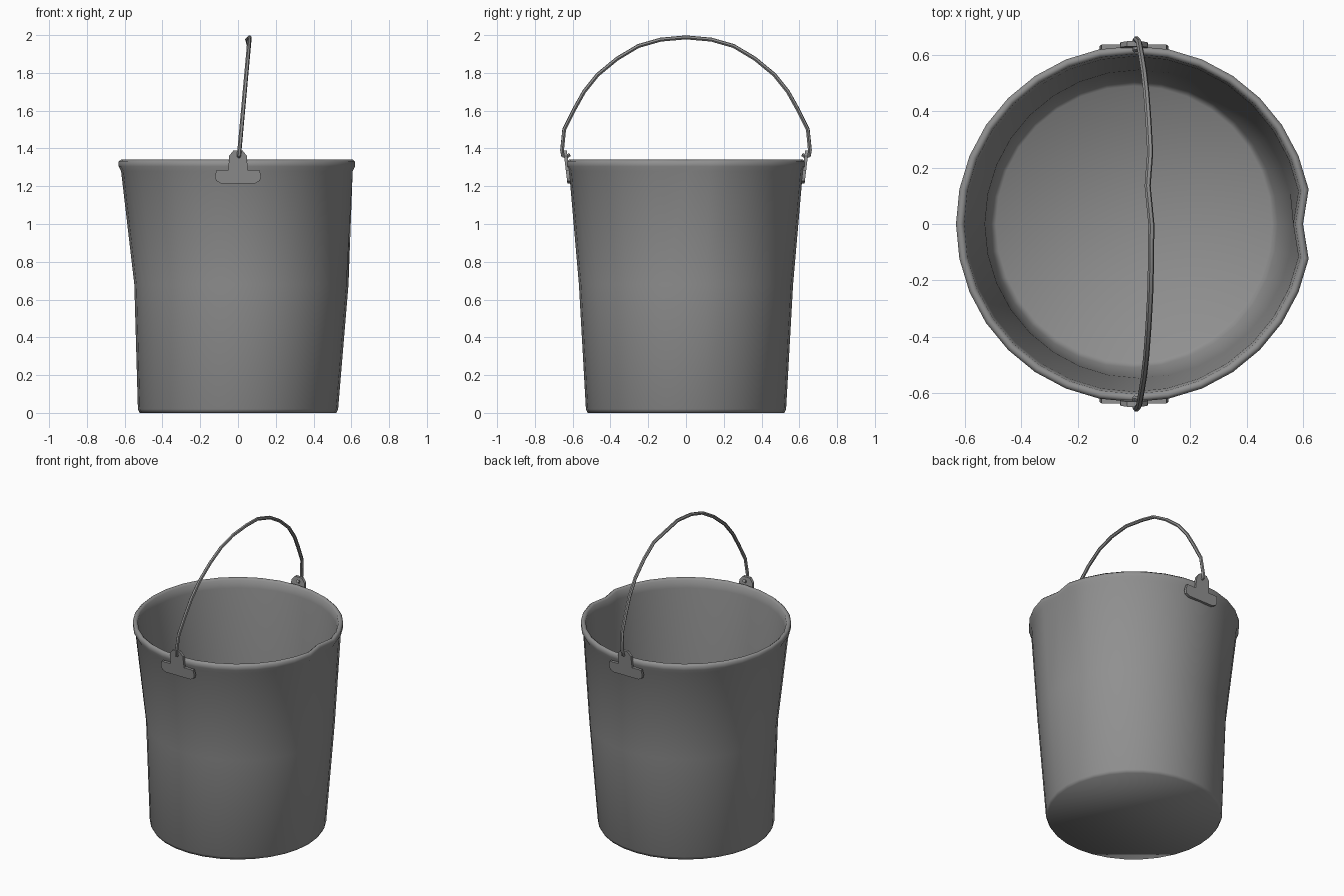
import bpy, bmesh, math

cube = bpy.data.objects.get("Cube")
if cube:
    bpy.data.objects.remove(cube)

SIDES = 32

metal = bpy.data.materials.new("grey_metal")
metal.use_nodes = True
metal.diffuse_color = (0.28, 0.28, 0.28, 1)
metal.node_tree.nodes["Principled BSDF"].inputs["Base Color"].default_value = (0.28, 0.28, 0.28, 1)


def finish(bm, name, angle):
    """Turn a bmesh into a shaded object with the metal material."""
    bmesh.ops.recalc_face_normals(bm, faces=bm.faces)
    mesh = bpy.data.meshes.new(name)
    bm.to_mesh(mesh)
    bm.free()
    obj = bpy.data.objects.new(name, mesh)
    bpy.context.collection.objects.link(obj)
    mesh.materials.append(metal)
    select(obj)
    bpy.ops.object.shade_smooth_by_angle(angle=math.radians(angle))
    return obj


def select(obj):
    bpy.ops.object.select_all(action="DESELECT")
    obj.select_set(True)
    bpy.context.view_layer.objects.active = obj


# Bucket: outer wall, rolled lip, inner wall; (radius, height, x shift, dent depth)
profile = [
    (0.52, 0.0, 0, 0), (0.53, 0.02, 0, 0), (0.567, 0.68, 0.018, 0),
    (0.619, 1.28, 0, 0.03), (0.632, 1.305, 0, 0.032), (0.632, 1.33, 0, 0.032),
    (0.618, 1.342, 0, 0.032), (0.603, 1.33, 0, 0.03), (0.595, 1.28, 0, 0.03),
    (0.547, 0.68, 0.018, 0), (0.51, 0.05, 0, 0), (0.49, 0.03, 0, 0),
]
bm = bmesh.new()
rings = []
for radius, z, shift, dent in profile:
    ring = []
    for i in range(SIDES):
        a = math.tau * i / SIDES
        r = radius - (dent if i == 0 else 0)  # pouring dent on one side
        ring.append(bm.verts.new((r * math.cos(a) + shift, r * math.sin(a), z)))
    rings.append(ring)
for low, high in zip(rings, rings[1:]):
    for i in range(SIDES):
        j = (i + 1) % SIDES
        bm.faces.new((low[i], low[j], high[j], high[i]))
bm.faces.new(rings[0])
bm.faces.new(rings[-1])
finish(bm, "bucket", 100)

# Handle brackets: T-shaped plates leaning with the wall
half = [(0.09, 1.215), (0.115, 1.228), (0.122, 1.25), (0.115, 1.285),
        (0.05, 1.285), (0.048, 1.36), (0.025, 1.388)]
outline = half + [(-x, z) for x, z in reversed(half)]
for side, name in ((-1, "front_bracket"), (1, "back_bracket")):
    bm = bmesh.new()
    layers = []
    for depth in (0, 0.018):
        layers.append([bm.verts.new((x, side * (0.628 + 0.12 * (z - 1.215) - depth), z))
                       for x, z in outline])
    outer, inner = layers
    bm.faces.new(outer)
    bm.faces.new(inner)
    for i in range(len(outline)):
        j = (i + 1) % len(outline)
        bm.faces.new((outer[i], outer[j], inner[j], inner[i]))
    finish(bm, name, 30)

# Wire handle: half path from hooked end to the crown (y, z), leaning towards +x
hook = [(0.615, 1.368), (0.635, 1.355), (0.652, 1.362), (0.656, 1.39)]
arc = [(0.645, 1.5), (0.59, 1.61), (0.54, 1.70), (0.468, 1.79),
       (0.365, 1.875), (0.253, 1.942), (0.135, 1.976)]
path = hook + arc
path = [(-y, z) for y, z in path] + [(0, 1.988)] + [(y, z) for y, z in reversed(path)]
curve = bpy.data.curves.new("wire_handle", "CURVE")
curve.dimensions = "3D"
curve.bevel_depth = 0.011
curve.bevel_resolution = 1
curve.use_fill_caps = True
spline = curve.splines.new("POLY")
spline.points.add(len(path) - 1)
for point, (y, z) in zip(spline.points, path):
    lean = 0.005 + 0.09 * (z - 1.36)
    if abs(y - 0.135) < 0.01:
        lean -= 0.012  # slight kink in the wire
    point.co = (lean, y, z, 1)
curve.materials.append(metal)
handle = bpy.data.objects.new("wire_handle", curve)
bpy.context.collection.objects.link(handle)
select(handle)
bpy.ops.object.convert(target="MESH")
bpy.ops.object.shade_smooth_by_angle(angle=math.radians(50))
